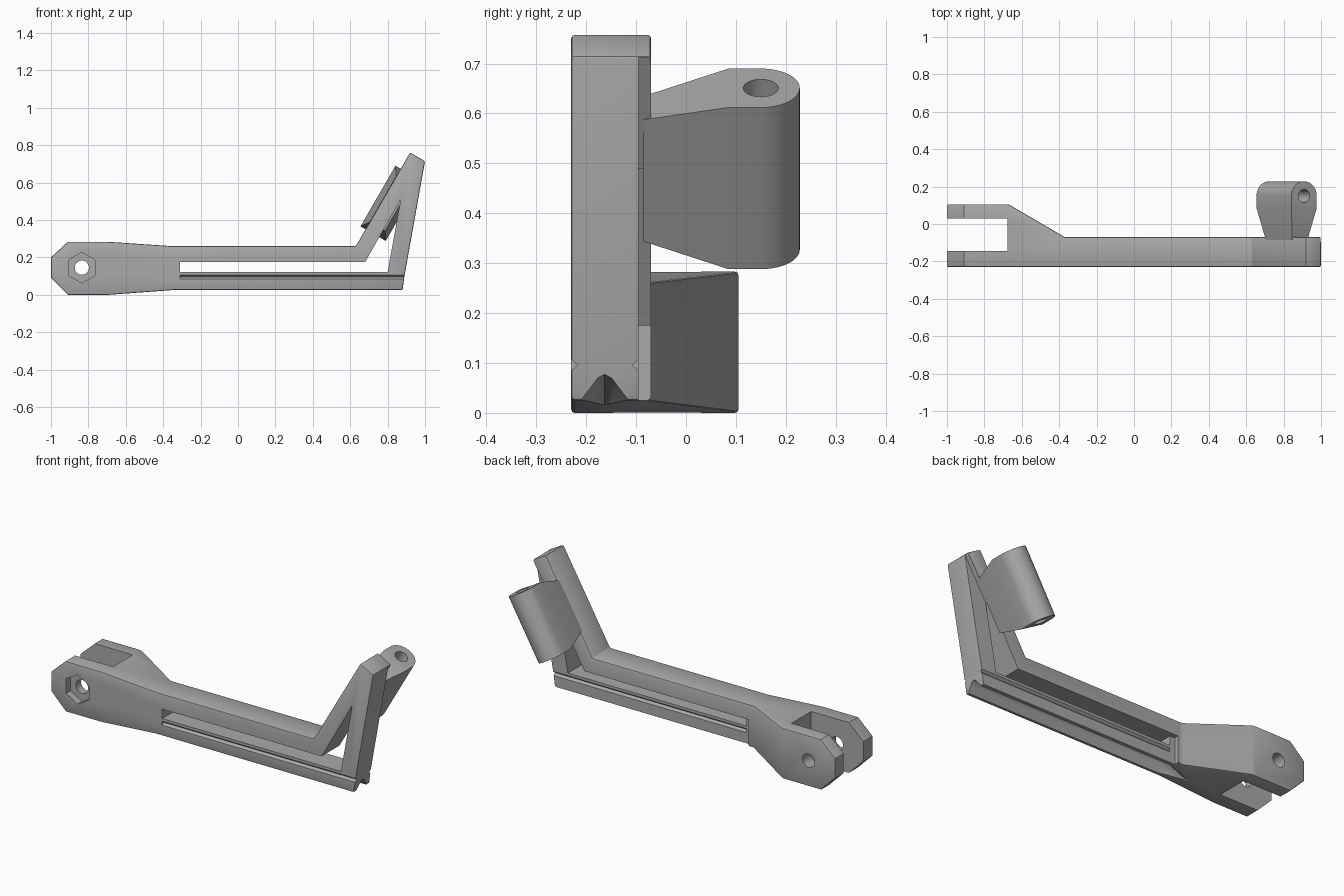
import bpy, bmesh, math
from mathutils import Vector, Matrix

old = bpy.data.objects.get("Cube")
if old:
    bpy.data.objects.remove(old, do_unlink=True)

grey = bpy.data.materials.new("plain_grey")
grey.use_nodes = True
grey.diffuse_color = (0.4, 0.4, 0.4, 1)
grey.node_tree.nodes["Principled BSDF"].inputs["Base Color"].default_value = (0.4, 0.4, 0.4, 1)


def make(name, bm):
    bmesh.ops.recalc_face_normals(bm, faces=bm.faces)
    mesh = bpy.data.meshes.new(name)
    bm.to_mesh(mesh)
    bm.free()
    mesh.materials.append(grey)
    ob = bpy.data.objects.new(name, mesh)
    bpy.context.collection.objects.link(ob)
    return ob


def loft(name, rings):
    """Closed solid through a row of matching rings."""
    bm = bmesh.new()
    rows = [[bm.verts.new(p) for p in ring] for ring in rings]
    for a, b in zip(rows, rows[1:]):
        for i in range(len(a)):
            j = (i + 1) % len(a)
            bm.faces.new((a[i], a[j], b[j], b[i]))
    bm.faces.new(rows[0])
    bm.faces.new(rows[-1][::-1])
    return make(name, bm)


def side_prism(name, points, y0, y1):
    return loft(name, [[(x, y, z) for x, z in points] for y in (y0, y1)])


def plan_prism(name, points, z0, z1):
    return loft(name, [[(x, y, z) for x, y in points] for z in (z0, z1)])


def rod(name, centre, axis, radius, length, sides=32):
    bm = bmesh.new()
    turn = Vector(axis).to_track_quat('Z', 'Y').to_matrix().to_4x4()
    bmesh.ops.create_cone(bm, cap_ends=True, segments=sides, radius1=radius, radius2=radius,
                          depth=length, matrix=Matrix.Translation(centre) @ turn)
    return make(name, bm)


def activate(ob):
    bpy.ops.object.select_all(action='DESELECT')
    ob.select_set(True)
    bpy.context.view_layer.objects.active = ob


def cut(ob, cutter):
    mod = ob.modifiers.new("cut", 'BOOLEAN')
    mod.operation, mod.solver, mod.object = 'DIFFERENCE', 'EXACT', cutter
    activate(ob)
    bpy.ops.object.modifier_apply(modifier=mod.name)
    bpy.data.objects.remove(cutter, do_unlink=True)


def soften(ob, width):
    mod = ob.modifiers.new("soft_edges", 'BEVEL')
    mod.width, mod.segments = width, 2
    mod.limit_method, mod.angle_limit = 'ANGLE', math.radians(50)
    activate(ob)
    bpy.ops.object.modifier_apply(modifier=mod.name)


FRONT, BACK, RAIL_BACK, FORK_BACK = -0.23, -0.07, -0.095, 0.105

# Frame: side outline, thinned behind the beam
frame = side_prism("frame", [
    (-1, 0.09), (-0.91, 0.0), (-0.69, 0.0), (-0.35, 0.025), (0.88, 0.025), (0.89, 0.1),
    (1, 0.715), (0.92, 0.76), (0.63, 0.26), (-0.35, 0.26), (-0.69, 0.283),
    (-0.91, 0.283), (-1, 0.2)], FRONT, FORK_BACK)
cut(frame, plan_prism("clearance", [
    (-0.67, FORK_BACK), (-0.37, BACK), (1.2, BACK), (1.2, 0.3), (-0.67, 0.3)], -0.2, 1))
soften(frame, 0.007)

# Thinner lower rail and upright
cut(frame, side_prism("rail_step", [
    (-0.34, -0.1), (1.1, -0.1), (1.1, 0.884), (0.68, 0.175), (-0.34, 0.175)], RAIL_BACK, 0.2))

# Long window that opens into the triangle
cut(frame, side_prism("window", [
    (-0.31, 0.122), (0.8, 0.122), (0.87, 0.51), (0.68, 0.175), (-0.31, 0.175)], -0.4, 0.2))

# V grooves on both sides of the rail
for y, inward in ((FRONT, 1), (RAIL_BACK, -1)):
    profile = [(y - inward * 0.013, 0.118), (y + inward * 0.013, 0.096), (y - inward * 0.013, 0.074)]
    cut(frame, loft("side_groove", [[(x, a, z) for a, z in profile] for x in (-0.31, 1.1)]))

# Rounded channel under the rail, running out towards the fork
channel = [(-0.05, -0.02), (-0.05, 0.022), (-0.025, 0.055), (-0.014, 0.07), (0, 0.077),
           (0.014, 0.07), (0.025, 0.055), (0.05, 0.022), (0.05, -0.02)]
cut(frame, loft("channel", [
    [(x, -0.163 + y * k, -0.02 + (z + 0.02) * k) for y, z in channel]
    for x, k in ((1.1, 1), (-0.33, 1), (-0.5, 0.25))]))

# Fork slot, pin hole and nut recess
cut(frame, plan_prism("slot", [
    (-1.1, -0.145), (-0.675, -0.145), (-0.675, 0.03), (-1.1, 0.03)], -0.2, 0.5))
cut(frame, rod("pin_hole", (-0.835, 0, 0.145), (0, 1, 0), 0.038, 1))
cut(frame, side_prism("nut_recess", [
    (-0.835 + 0.082 * math.sin(i * math.pi / 3), 0.145 + 0.082 * math.cos(i * math.pi / 3))
    for i in range(6)], -0.3, FRONT + 0.04))

# Hinge block: tapered neck with a rounded barrel, parallel to the raised arm
along = Vector((0.5, 0, 0.866))
across = Vector((0.866, 0, -0.5))
middle = Vector((0.816, 0, 0.489))
sections = [(-0.085, 0.047, 0.141), (0.085, 0.078, 0.187)]
sections += [(0.15 + 0.078 * math.sin(a), 0.078 * math.cos(a), 0.187)
             for a in (math.pi / 2 * i / 12 for i in range(13))]
bm = bmesh.new()
for y, half_width, half_length in sections:
    for s in ((-1, 1) if half_width > 0.001 else (0,)):
        for t in (-1, 1):
            bm.verts.new(middle + across * s * half_width + along * t * half_length + Vector((0, y, 0)))
bmesh.ops.convex_hull(bm, input=bm.verts)
bmesh.ops.dissolve_limit(bm, angle_limit=0.02, verts=bm.verts, edges=bm.edges)
block = make("hinge_block", bm)
cut(block, rod("hinge_hole", middle + Vector((0, 0.15, 0)), along, 0.035, 1))

for ob in (frame, block):
    activate(ob)
    bpy.ops.object.shade_smooth_by_angle(angle=math.radians(30))
